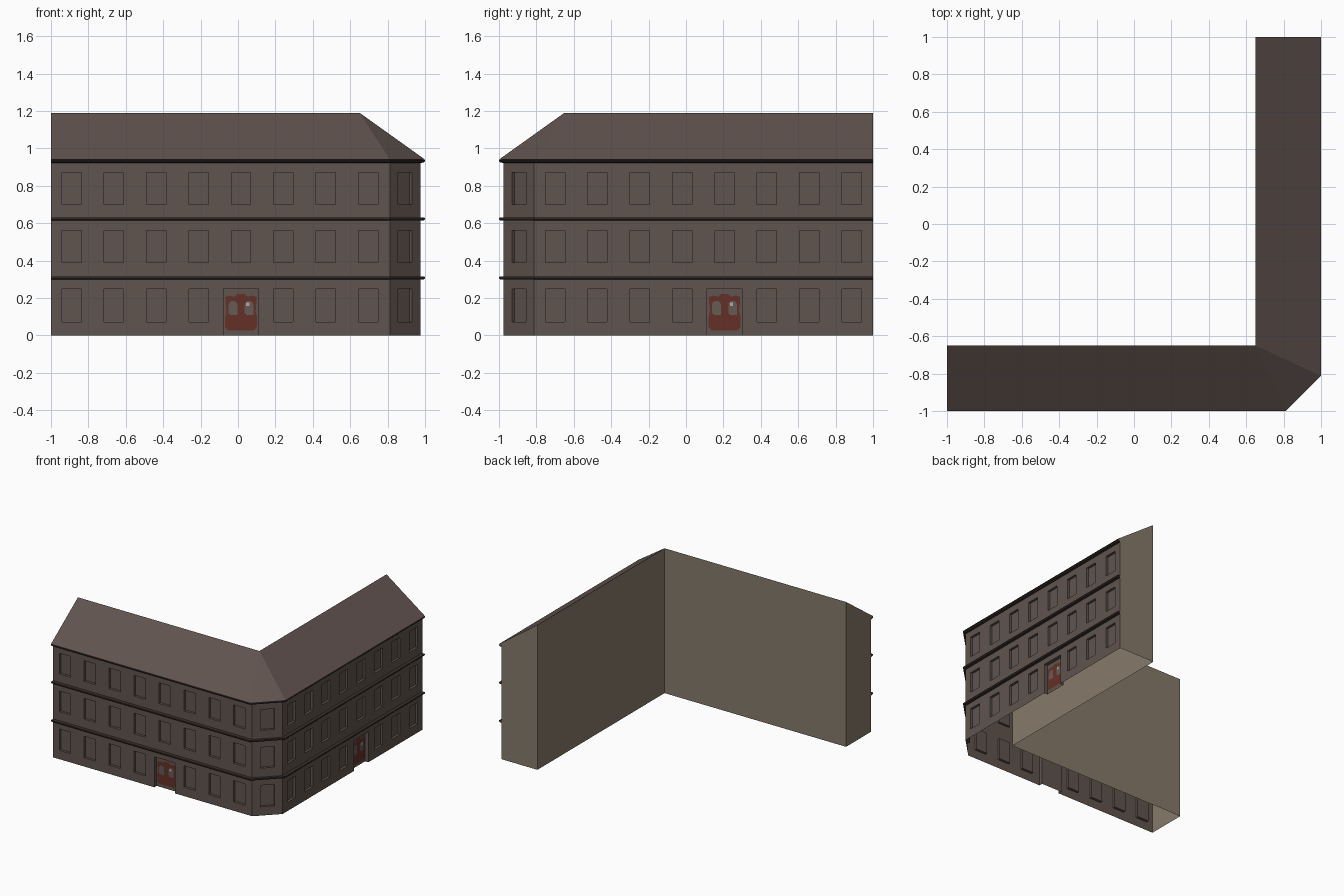
import bpy, bmesh, math
from mathutils import Vector

if "Cube" in bpy.data.objects:
    bpy.data.objects.remove(bpy.data.objects["Cube"])


def material(name, rgb):
    m = bpy.data.materials.new(name)
    m.diffuse_color = (*rgb, 1)
    m.use_nodes = True
    m.node_tree.nodes["Principled BSDF"].inputs["Base Color"].default_value = m.diffuse_color
    return m


WALL = material("brown facade", (0.118, 0.089, 0.077))
ROOF = material("brown roof", (0.120, 0.086, 0.077))
PLASTER = material("beige plaster", (0.240, 0.195, 0.145))
TRIM = material("dark cornice", (0.045, 0.032, 0.028))
RED = material("door red", (0.130, 0.030, 0.020))
PANE = material("door glass", (0.130, 0.105, 0.090))
GLINT = material("pale glint", (0.45, 0.40, 0.34))

W, EAVE, IN = 0.975, 1.0, 0.65       # wall plane, eave line, courtyard plane
CUT = 0.812                          # where the corner is cut off
Z_EAVE, Z_TOP = 0.94, 1.19
FLOORS = [0, 0.305, 0.62, 0.93]
SILLS = [(0.072, 0.248), (0.39, 0.56), (0.70, 0.87)]
PITCH = 0.2265


def build(name, polys, mat):
    """Object from a list of polygons given as point lists."""
    bm = bmesh.new()
    for p in polys:
        bm.faces.new([bm.verts.new(c) for c in p])
    bmesh.ops.remove_doubles(bm, verts=bm.verts, dist=1e-5)
    me = bpy.data.meshes.new(name)
    bm.to_mesh(me)
    bm.free()
    me.materials.append(mat)
    ob = bpy.data.objects.new(name, me)
    bpy.context.collection.objects.link(ob)
    return ob


def wall_space(a, b):
    """Maps (along, up, depth inwards) to world for a wall from a to b."""
    o = Vector((*a, 0))
    u = (Vector((*b, 0)) - o).normalized()
    n = u.cross(Vector((0, 0, 1)))
    return lambda s, z, d=0: o + u * s + Vector((0, 0, z)) - n * d


def rect(at, u0, u1, v0, v1, d=0):
    return [at(u0, v0, d), at(u1, v0, d), at(u1, v1, d), at(u0, v1, d)]


def bay(at, u0, u1, v0, v1, hole, depth):
    """Wall rectangle with one recessed opening."""
    a, b, c, d = hole
    out = [rect(at, u0, a, v0, v1), rect(at, b, u1, v0, v1), rect(at, a, b, d, v1)]
    if c > v0:
        out.append(rect(at, a, b, v0, c))
    out.append(rect(at, a, b, c, d, depth))
    ring = [(a, c), (b, c), (b, d), (a, d)]
    for i in range(4):
        p, q = ring[i], ring[(i + 1) % 4]
        if p[1] == q[1] == 0:
            continue                  # no threshold face under the door
        out.append([at(*p), at(*q), at(*q, depth), at(*p, depth)])
    return out


def door(name, at, c):
    """Painted double door with a wavy top and two arched panes."""
    base = [(-.085, .045), (-.07, .027), (.07, .027), (.085, .045), (.085, .10)]
    right = [(.078, .13), (.085, .205), (.06, .213), (.035, .207), (.018, .222)]
    shape = base + right + [(-x, z) for x, z in reversed(right)] + [(-.085, .10)]
    build(name, [[at(c + x, z, .026) for x, z in shape]], RED)
    panes = []
    for s in (-1, 1):
        arc = [(s * .043 + .023 * math.cos(t * math.pi / 6),
                .165 + .02 * math.sin(t * math.pi / 6)) for t in range(7)]
        pts = [(s * .043 - .023, .118), (s * .043 - .01, .108),
               (s * .043 + .023, .108)] + arc
        panes.append([at(c + x, z, .023) for x, z in pts])
    build(name + "_panes", panes, PANE)
    build(name + "_glint", [rect(at, c + .028, c + .046, .157, .177, .021)], GLINT)


def facade(name, a, b, centres, door_index=None):
    at = wall_space(a, b)
    length = (Vector(b) - Vector(a)).length
    edges = [0] + [(p + q) / 2 for p, q in zip(centres, centres[1:])] + [length]
    polys = []
    for i, c in enumerate(centres):
        for f in range(3):
            hole, depth = (c - .052, c + .052, *SILLS[f]), .02
            if f == 0 and i == door_index:
                hole, depth = (c - .094, c + .094, 0, .25), .03
                door(name + "_door", at, c)
            polys += bay(at, edges[i], edges[i + 1], FLOORS[f], FLOORS[f + 1], hole, depth)
    build(name, polys, WALL)


# Street facades and the cut corner
facade("front_facade", (-1, -W), (CUT, -W), [0.11 + PITCH * i for i in range(8)], 4)
facade("right_facade", (W, -CUT), (W, 1), [CUT - 0.70 + PITCH * i for i in range(8)], 4)
facade("corner_facade", (CUT, -W), (W, -CUT), [(W - CUT) * math.sqrt(0.5)])


# Cornices swept along the street side
def path(o):
    return [(-1, -o), (CUT, -o), (o, -CUT), (o, 1)]


for label, z in (("lower", .307), ("middle", .622), ("eave", .931)):
    profile = [(W, z - .009), (EAVE - .006, z - .007), (EAVE, z), (EAVE - .002, z + .007), (W, z + .009)]
    rows = [[(x, y, h) for x, y in path(o)] for o, h in profile]
    polys = [[lo[i], lo[i + 1], hi[i + 1], hi[i]]
             for lo, hi in zip(rows, rows[1:]) for i in range(3)]
    polys += [[r[0] for r in rows], [r[3] for r in reversed(rows)]]
    build(label + "_cornice", polys, TRIM)

# Single-pitch roof with a hip over the cut corner
eave = [(x, y, Z_EAVE) for x, y in path(EAVE)]
ridge = [(-1, -IN, Z_TOP), (IN, -IN, Z_TOP), (IN, 1, Z_TOP)]
build("roof", [[eave[0], eave[1], ridge[1], ridge[0]],
               [eave[1], eave[2], ridge[1]],
               [eave[2], eave[3], ridge[2], ridge[1]]], ROOF)

# Plain courtyard walls and end walls (the underside is open)
build("courtyard_walls", [
    [(IN, -IN, 0), (-1, -IN, 0), (-1, -IN, Z_TOP), (IN, -IN, Z_TOP)],
    [(IN, 1, 0), (IN, -IN, 0), (IN, -IN, Z_TOP), (IN, 1, Z_TOP)]], PLASTER)
gable = [(W, 0), (W, .93), (EAVE, Z_EAVE), (IN, Z_TOP), (IN, 0)]
build("end_walls", [[(-1, -o, z) for o, z in gable],
                    [(o, 1, z) for o, z in reversed(gable)]], PLASTER)

# Turn the end walls outwards
for ob in (bpy.data.objects["end_walls"],):
    for p in ob.data.polygons:
        if p.normal.dot(p.center) < 0:
            p.flip()
